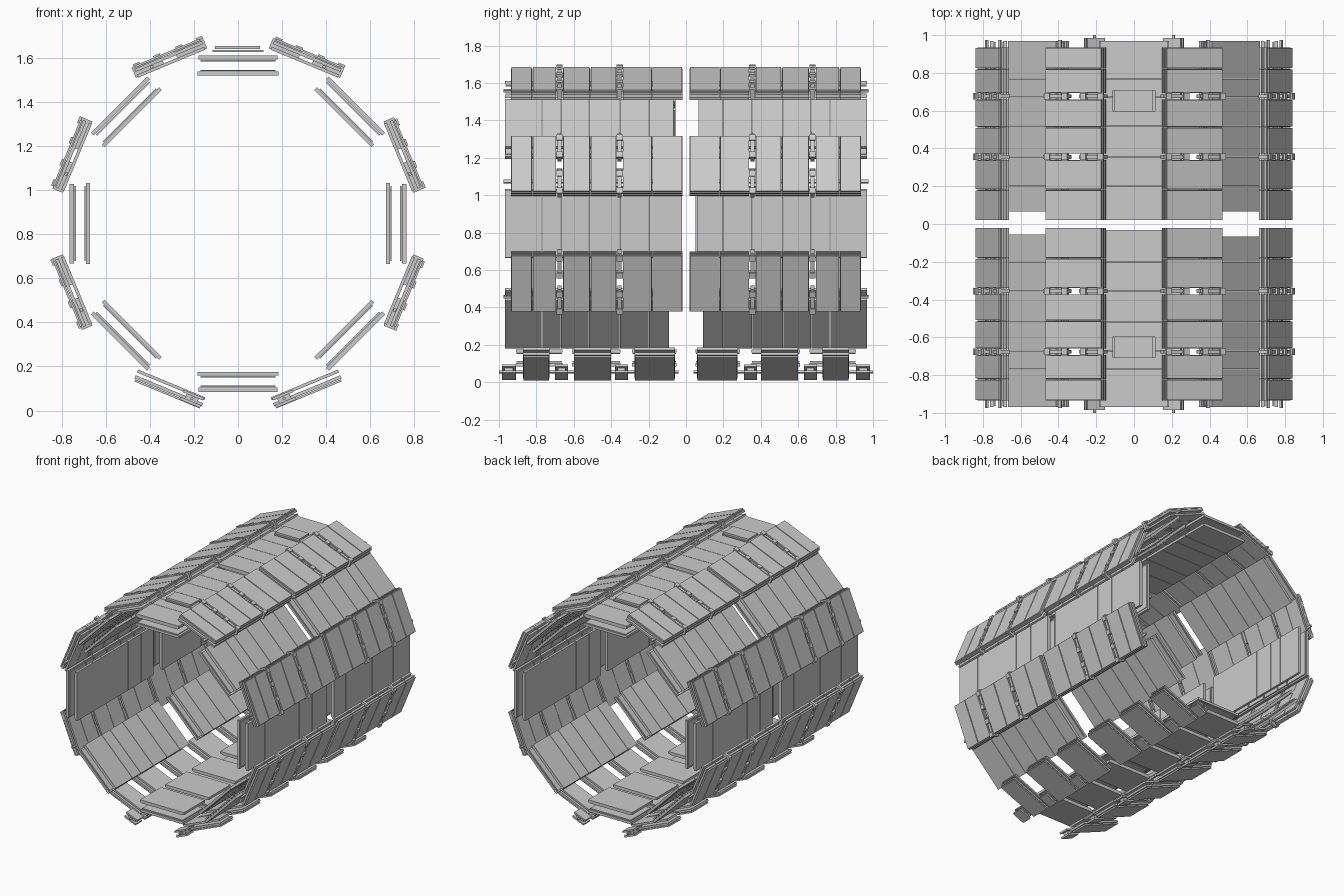
import bpy, bmesh
from math import cos, sin, radians

if "Cube" in bpy.data.objects:
    bpy.data.objects.remove(bpy.data.objects["Cube"])

AXIS_Z = 0.848
FACES = ((0, 1, 3, 2), (4, 6, 7, 5), (0, 4, 5, 1), (2, 3, 7, 6), (0, 2, 6, 4), (1, 5, 7, 3))


def build(name, angle, boxes):
    """One mesh of boxes (radial range, tangential range, y range) placed at a ring angle."""
    a = radians(angle)
    bm = bmesh.new()
    for rr, tt, yy in boxes:
        vs = [bm.verts.new((r * cos(a) - t * sin(a), y, AXIS_Z + r * sin(a) + t * cos(a)))
              for r in rr for t in tt for y in yy]
        for f in FACES:
            bm.faces.new([vs[i] for i in f])
    bmesh.ops.recalc_face_normals(bm, faces=bm.faces)
    me = bpy.data.meshes.new(name)
    bm.to_mesh(me)
    bm.free()
    ob = bpy.data.objects.new(name, me)
    bpy.context.collection.objects.link(ob)
    return ob


def flip(yy, s):
    return yy if s > 0 else (-yy[1], -yy[0])


def wide_layers(yy):
    """Inner layer pair and outer layer pair with an open space between them."""
    y0, y1 = yy
    return [((0.672, 0.690), (-0.184, 0.184), yy),
            ((0.692, 0.697), (-0.170, 0.170), (y0 + 0.004, y1 - 0.004)),
            ((0.734, 0.742), (-0.170, 0.170), (y0 + 0.004, y1 - 0.004)),
            ((0.744, 0.763), (-0.180, 0.180), yy)]


def slim_layers(yy):
    y0, y1 = yy
    return [((0.785, 0.799), (-0.165, 0.165), yy),
            ((0.813, 0.828), (-0.165, 0.165), yy),
            ((0.831, 0.841), (-0.160, 0.160), (y0 + 0.002, y1 - 0.002))]


def small_block(r0, r1, t0, t1, y0, y1, s):
    return ((r0, r1), (t0, t1), flip((y0, y1), s))


# Wide chambers: start of each half (front, back) by ring angle
starts = {0: (0.02, 0.06), 45: (0.065, 0.065), 90: (0.03, 0.02), 135: (0.055, 0.065),
          180: (0.05, 0.05), 225: (0.09, 0.09), 315: (0.09, 0.09)}
cuts = [0.20, 0.355, 0.52, 0.67, 0.77, 0.97]
for ang, (front, back) in starts.items():
    for s, start, half in ((-1, front, "front"), (1, back, "back")):
        boxes, y0 = [], start
        for y1 in cuts:
            boxes += wide_layers(flip((y0 + 0.0015, y1 - 0.0015), s))
            y0 = y1
        build(f"wide_chamber_row_{ang}_{half}", ang, boxes)

# Bottom wide chambers, split into separate blocks
for s, half in ((-1, "front"), (1, "back")):
    boxes = []
    for seg in ((0.05, 0.29), (0.35, 0.61), (0.66, 0.91)):
        boxes += wide_layers(flip(seg, s))
    build(f"bottom_wide_chambers_{half}", 270, boxes)

# Slim chambers with brackets in the gaps between pairs
slim = ((0.02, 0.18), (0.183, 0.338), (0.372, 0.51), (0.513, 0.658), (0.694, 0.82), (0.823, 0.935))
for ang in (22.5, 67.5, 112.5, 157.5, 202.5, 337.5):
    side = 1 if cos(radians(ang)) > 0 else -1
    for s, half in ((-1, "front"), (1, "back")):
        boxes, brackets = [], []
        for seg in slim:
            boxes += slim_layers(flip(seg, s))
        for y in (0.355, 0.676):
            for t0, t1 in ((-0.175, -0.033), (0.033, 0.175)):
                brackets.append(small_block(0.787, 0.838, t0, t1, y - 0.010, y + 0.010, s))
                c = (t0 + t1) / 2
                for d in (-0.055, 0.045):
                    brackets.append(small_block(0.836, 0.849, c + d - 0.016, c + d + 0.016,
                                                y - 0.017, y + 0.017, s))
        t = -0.09 * side
        boxes.append(small_block(0.800, 0.812, t - 0.008, t + 0.008, 0.03, 0.975, s))
        build(f"slim_chamber_row_{int(ang)}_{half}", ang, boxes)
        build(f"slim_bracket_{int(ang)}_{half}", ang, brackets)

# Bottom slim chambers: short separate blocks joined by rail supports near the middle
for ang, side in ((292.5, 1), (247.5, -1)):
    for s, half in ((-1, "front"), (1, "back")):
        boxes, supports = [], []
        for seg in ((0.06, 0.275), (0.40, 0.60), (0.73, 0.872)):
            boxes += slim_layers(flip(seg, s))
        for y0, y1 in ((0.31, 0.38), (0.63, 0.70), (0.91, 0.985)):
            t = sorted((-0.16 * side, -0.06 * side))
            supports.append(small_block(0.790, 0.802, t[0], t[1], y0, y1, s))
            supports.append(small_block(0.825, 0.838, t[0], t[1], y0, y1, s))
            supports.append(small_block(0.800, 0.828, t[0] + 0.02, t[1] - 0.02, y0 + 0.015, y1 - 0.015, s))
        t = -0.11 * side
        supports.append(small_block(0.808, 0.818, t - 0.006, t + 0.006, 0.04, 1.0, s))
        build(f"bottom_slim_chambers_{int(ang)}_{half}", ang, boxes)
        build(f"bottom_rail_{int(ang)}_{half}", ang, supports)

# Small raised plates above the top row
for s, half in ((-1, "front"), (1, "back")):
    build(f"top_plate_{half}", 90, [
        small_block(0.778, 0.788, -0.115, 0.115, 0.595, 0.71, s),
        small_block(0.792, 0.806, -0.100, 0.105, 0.595, 0.71, s)])
